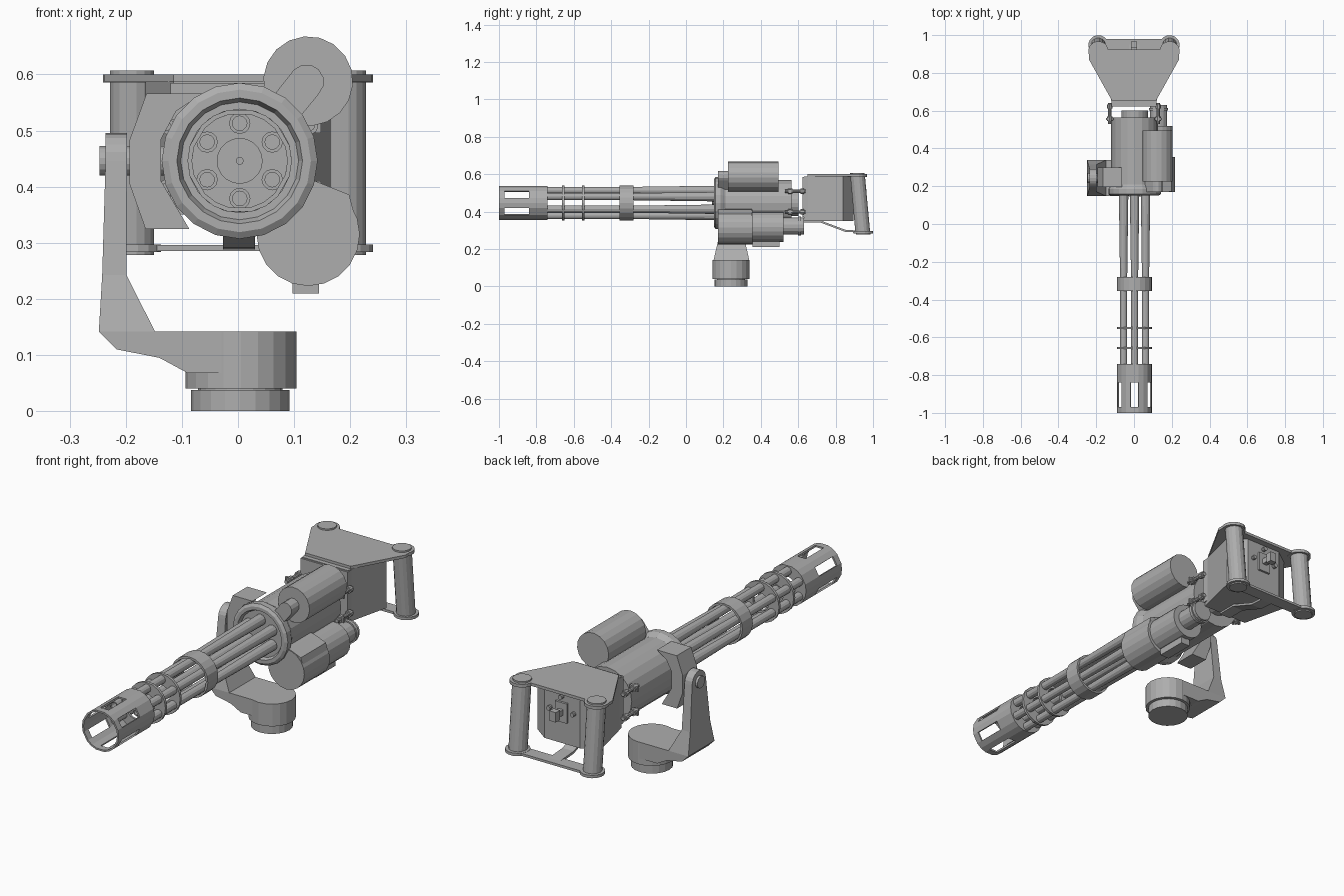
import bpy, bmesh
from math import sin, cos, pi, radians
from mathutils import Vector

cube = bpy.data.objects.get("Cube")
if cube:
    bpy.data.objects.remove(cube, do_unlink=True)

grey = bpy.data.materials.new("gunmetal_grey")
grey.use_nodes = True
grey.diffuse_color = (0.42, 0.42, 0.42, 1)
grey.node_tree.nodes["Principled BSDF"].inputs["Base Color"].default_value = (0.42, 0.42, 0.42, 1)

AX, AZ = 0.003, 0.446            # barrel axis
Y = Vector((0, 1, 0))


def finish(name, bm):
    bmesh.ops.remove_doubles(bm, verts=bm.verts, dist=1e-5)
    bmesh.ops.recalc_face_normals(bm, faces=bm.faces)
    mesh = bpy.data.meshes.new(name)
    bm.to_mesh(mesh)
    bm.free()
    mesh.materials.append(grey)
    obj = bpy.data.objects.new(name, mesh)
    bpy.context.collection.objects.link(obj)
    return obj


def loft(name, rings, capped=True, loop=False):
    """Skin a series of equal-length point rings."""
    bm = bmesh.new()
    rows = [[bm.verts.new(p) for p in ring] for ring in rings]
    pairs = list(zip(rows, rows[1:])) + ([(rows[-1], rows[0])] if loop else [])
    for a, b in pairs:
        for i in range(len(a)):
            j = (i + 1) % len(a)
            bm.faces.new((a[i], a[j], b[j], b[i]))
    if capped and not loop:
        bm.faces.new(rows[0])
        bm.faces.new(rows[-1])
    return finish(name, bm)


def lathe(name, origin, axis, profile, sides=20, loop=False):
    """Spin (distance, radius) pairs about an axis."""
    axis = Vector(axis).normalized()
    u = axis.orthogonal().normalized()
    v = axis.cross(u)
    turn = [2 * pi * (i + 0.5) / sides for i in range(sides)]
    rings = [[Vector(origin) + axis * d + (u * cos(t) + v * sin(t)) * r for t in turn]
             for d, r in profile]
    return loft(name, rings, loop=loop)


def rod(name, start, end, radius, sides=20):
    d = Vector(end) - Vector(start)
    return lathe(name, start, d, [(0, radius), (d.length, radius)], sides)


def ring(name, y0, y1, r_in, r_out, sides=20):
    return lathe(name, (AX, 0, AZ), Y, [(y0, r_in), (y0, r_out), (y1, r_out), (y1, r_in)], sides, True)


def prism_y(name, outline, y0, y1):
    return loft(name, [[(x, y, z) for x, z in outline] for y in (y0, y1)])


def prism_z(name, outline, z0, z1):
    return loft(name, [[(x, y, z) for x, y in outline] for z in (z0, z1)])


def prism_x(name, outline, x0, x1):
    return loft(name, [[(x, y, z) for y, z in outline] for x in (x0, x1)])


def box(name, x0, x1, y0, y1, z0, z1):
    return prism_z(name, [(x0, y0), (x1, y0), (x1, y1), (x0, y1)], z0, z1)


def mirrored(outline):
    return outline + [(-x, y) for x, y in reversed(outline)]


# Six tapered, hollow barrels
for i in range(6):
    a = radians(30 + 60 * i)
    lathe(f"barrel_{i + 1}", (AX + 0.067 * cos(a), 0, AZ + 0.067 * sin(a)), Y,
          [(-0.7, 0.013), (-0.82, 0.013), (-0.82, 0.019), (-0.28, 0.019), (0.16, 0.025), (0.16, 0.013)],
          12, True)

# Slotted muzzle shroud
bm = bmesh.new()
angles = [radians(60 * k + 30 + d) for k in range(6) for d in (-13, 13, 30)]
grid = [[bm.verts.new((AX + 0.089 * cos(a), y, AZ + 0.089 * sin(a))) for a in angles]
        for y in (-1, -0.97, -0.84, -0.74)]
for r in range(3):
    for i in range(len(angles)):
        if r == 1 and i % 3 == 0:
            continue
        j = (i + 1) % len(angles)
        bm.faces.new((grid[r][i], grid[r][j], grid[r + 1][j], grid[r + 1][i]))
shroud = finish("muzzle_shroud", bm)
wall = shroud.modifiers.new("wall", 'SOLIDIFY')
wall.thickness = 0.008
wall.offset = 0

# Barrel clamps
ring("muzzle_back_plate", -0.75, -0.74, 0.04, 0.091)
ring("front_spacer", -0.662, -0.65, 0.04, 0.093)
ring("middle_spacer", -0.556, -0.544, 0.04, 0.093)
ring("barrel_clamp", -0.355, -0.28, 0.083, 0.093)

# Main housing
lathe("housing", (AX, 0, AZ), Y,
      [(0.165, 0.09), (0.165, 0.105), (0.15, 0.112), (0.15, 0.127), (0.158, 0.139), (0.185, 0.139),
       (0.21, 0.124), (0.565, 0.124)])
rod("housing_pin", (AX, 0.14, AZ), (AX, 0.17, AZ), 0.007, 10)
rod("housing_rear_hub", (AX, 0.56, AZ), (AX, 0.602, AZ), 0.07)

# Upper motor with its gear cover
rod("upper_motor", (0.125, 0.225, 0.588), (0.125, 0.495, 0.588), 0.08, 18)
cover = [(0.122 + 0.031 * cos(radians(t)), 0.587 + 0.031 * sin(radians(t))) for t in range(-45, 136, 30)]
prism_y("upper_gear_cover", cover + [(0.03, 0.52), (0.07, 0.475)], 0.17, 0.23)

# Lower motor
rod("lower_motor", (0.125, 0.17, 0.315), (0.125, 0.355, 0.315), 0.092)
prism_y("lower_motor_bracket",
        [(0.036, 0.33), (0.07, 0.42), (0.138, 0.41), (0.198, 0.386), (0.217, 0.315), (0.125, 0.25)], 0.172, 0.353)
rod("lower_motor_rear", (0.125, 0.35, 0.318), (0.125, 0.52, 0.318), 0.08)
rod("lower_motor_cap", (0.13, 0.515, 0.322), (0.13, 0.63, 0.322), 0.046, 16)
rod("lower_motor_cap_rim", (0.13, 0.6, 0.322), (0.13, 0.615, 0.322), 0.052, 16)
box("lower_motor_terminal", 0.097, 0.144, 0.355, 0.5, 0.21, 0.26)

# Grip box and top plate
prism_z("grip_box", mirrored([(0.115, 0.63), (0.165, 0.84), (0.09, 0.895)]), 0.35, 0.588)
prism_z("top_plate", mirrored([(0.115, 0.65), (0.238, 0.87), (0.238, 0.925), (0.19, 0.925)]), 0.587, 0.6)
box("grip_box_front_flange", -0.12, 0.12, 0.622, 0.655, 0.37, 0.585)

# Handles, their end caps and the rods to the housing
for side, s in (("left", 1), ("right", -1)):
    x = s * 0.189
    rod(f"{side}_handle", (x, 0.945, 0.29), (x, 0.917, 0.595), 0.04, 16)
    rod(f"{side}_handle_top_cap", (x, 0.915, 0.586), (x, 0.915, 0.6), 0.053, 16)
    rod(f"{side}_handle_top_bolt", (x, 0.915, 0.6), (x, 0.915, 0.607), 0.04, 16)
    rod(f"{side}_handle_bottom_cap", (x, 0.947, 0.284), (x, 0.947, 0.297), 0.053, 16)
    rod(f"{side}_handle_bottom_bolt", (x, 0.947, 0.278), (x, 0.947, 0.285), 0.04, 16)
    for level, z in (("upper", 0.508), ("lower", 0.398)):
        xr = s * 0.128
        rod(f"{side}_{level}_link_rod", (xr, 0.53, z), (xr, 0.64, z), 0.009, 10)
        rod(f"{side}_{level}_link_nut", (xr, 0.545, z), (xr, 0.57, z), 0.015, 10)
        rod(f"{side}_{level}_link_collar", (xr, 0.612, z), (xr, 0.632, z), 0.015, 10)
        box(f"{side}_{level}_link_lug", xr - 0.02, xr + 0.02, 0.55, 0.562, z - 0.012, z + 0.012)

# Lower crossbar and bent strap
box("lower_crossbar", -0.19, 0.19, 0.92, 0.98, 0.285, 0.296)
prism_x("lower_strap",
        [(0.63, 0.352), (0.72, 0.352), (0.85, 0.303), (0.95, 0.296), (0.95, 0.286), (0.85, 0.292),
         (0.72, 0.341), (0.63, 0.341)], -0.027, 0.03)

# Trigger unit
box("trigger_plate", -0.03, 0.03, 0.89, 0.905, 0.45, 0.54)
box("trigger_stem", -0.012, 0.012, 0.9, 0.945, 0.485, 0.51)
box("trigger_button", -0.016, 0.016, 0.935, 0.965, 0.475, 0.52)
for i, (x, z) in enumerate([(0, 0.565), (-0.06, 0.5), (0.06, 0.5)]):
    rod(f"grip_box_bolt_{i + 1}", (x, 0.89, z), (x, 0.912, z), 0.01, 10)

# Side cradle on the housing
prism_y("side_cradle",
        [(-0.163, 0.566), (-0.063, 0.566), (-0.11, 0.535), (-0.137, 0.485), (-0.137, 0.41),
         (-0.087, 0.325), (-0.165, 0.325), (-0.193, 0.404), (-0.193, 0.484)], 0.195, 0.3)

# Swing arm
CY = 0.243
arm = [(-0.248, -0.148, 0.142, 0.095), (-0.242, -0.199, 0.243, 0.072), (-0.236, -0.198, 0.446, 0.05)]
loft("swing_arm", [[(xo, CY - h, z), (xi, CY - h, z), (xi, CY + h, z), (xo, CY + h, z)]
                   for xo, xi, z, h in arm])
rod("swing_arm_eye", (-0.236, CY, AZ), (-0.198, CY, AZ), 0.05)
rod("pivot_pin", (-0.247, CY, AZ), (-0.13, CY, AZ), 0.027, 16)
prism_y("swing_arm_foot",
        [(-0.248, 0.142), (-0.216, 0.11), (-0.14, 0.095), (-0.09, 0.068), (0, 0.068), (0, 0.142)],
        CY - 0.095, CY + 0.095)

# Round base
rod("base_drum", (0.005, CY - 0.003, 0.04), (0.005, CY - 0.003, 0.142), 0.099)
rod("base_neck", (0.004, CY - 0.003, 0.03), (0.004, CY - 0.003, 0.05), 0.075)
rod("base_foot", (0.004, CY - 0.003, 0), (0.004, CY - 0.003, 0.038), 0.088)
